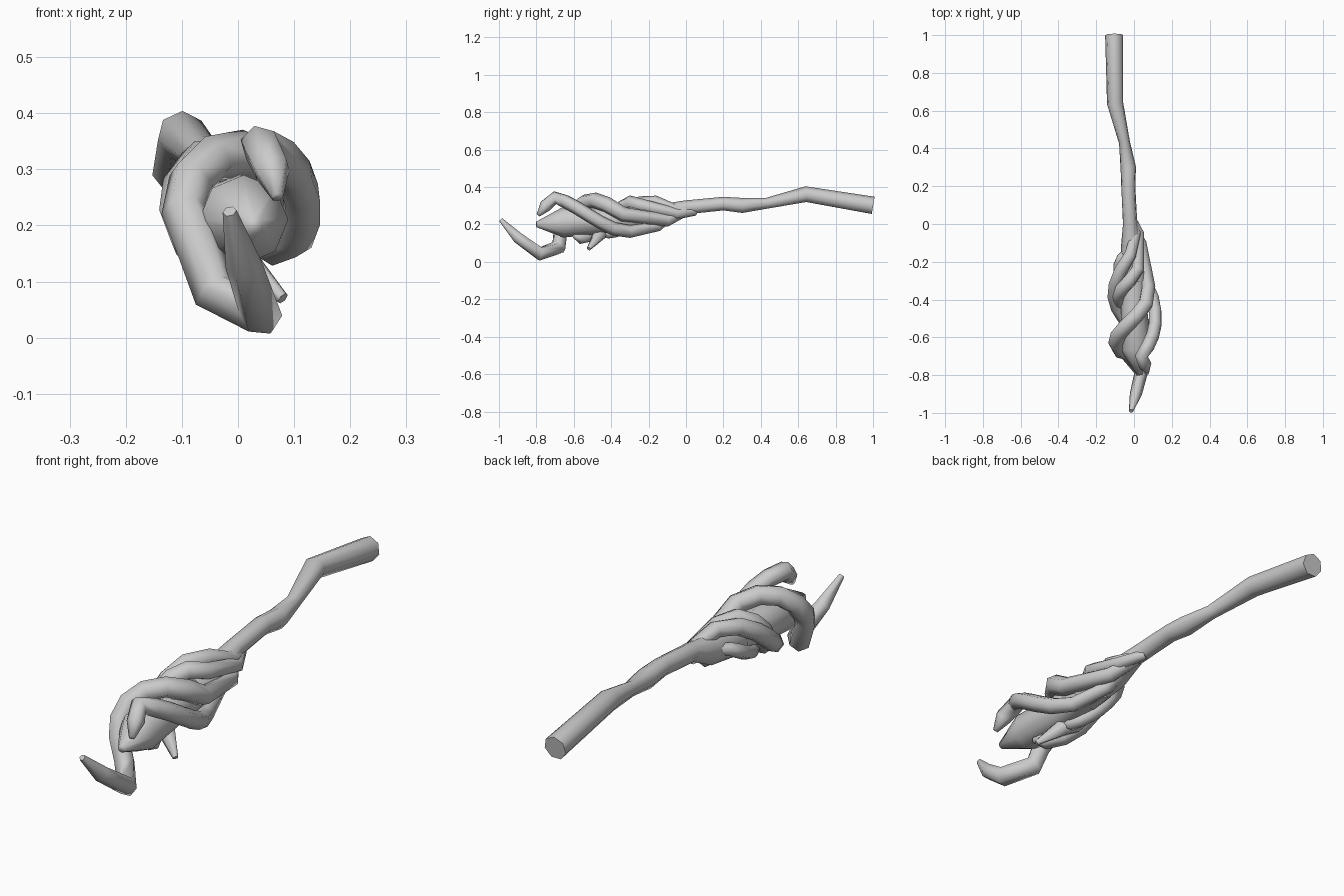
import bpy, bmesh, math
from mathutils import Vector

cube = bpy.data.objects.get("Cube")
if cube:
    bpy.data.objects.remove(cube, do_unlink=True)

GREY = (.6, .6, .6, 1)
wood = bpy.data.materials.new("grey_wood")
wood.use_nodes = True
wood.diffuse_color = GREY
wood.node_tree.nodes["Principled BSDF"].inputs["Base Color"].default_value = GREY


def limb(name, path, sides):
    """Sweep a polygon along (x, y, z, thickness) points."""
    points = [Vector(step[:3]) for step in path]
    bm = bmesh.new()
    rings, up = [], Vector((0, 0, 1))
    for i, point in enumerate(points):
        before = (point - points[i - 1]).normalized() if i else Vector()
        after = (points[i + 1] - point).normalized() if point != points[-1] else Vector()
        axis = (before + after).normalized()
        up = (up - axis * up.dot(axis)).normalized()
        side = axis.cross(up)
        ring = []
        for corner in range(sides):
            angle = math.tau * corner / sides
            offset = up * math.cos(angle) + side * math.sin(angle)
            ring.append(bm.verts.new(point + offset * path[i][3]))
        rings.append(ring)
    for ring, following in zip(rings, rings[1:]):
        for corner in range(sides):
            beside = (corner + 1) % sides
            bm.faces.new((ring[corner], ring[beside], following[beside], following[corner]))
    bm.faces.new(rings[0])
    bm.faces.new(rings[-1])
    bmesh.ops.recalc_face_normals(bm, faces=bm.faces)
    mesh = bpy.data.meshes.new(name)
    bm.to_mesh(mesh)
    bm.free()
    mesh.materials.append(wood)
    obj = bpy.data.objects.new(name, mesh)
    bpy.context.collection.objects.link(obj)
    bpy.ops.object.select_all(action="DESELECT")
    obj.select_set(True)
    bpy.context.view_layer.objects.active = obj
    bpy.ops.object.shade_smooth_by_angle(angle=math.radians(75))


def root(name, start, end, turn_from, turn_to, reach, thickness, delay, tail):
    """Grow a root out of the neck, coil it around the core (later as delay grows), then taper along a tail."""
    steps = 7
    path = [(-.02, start + .1, .27, thickness * .6)]
    for i in range(steps + 1):
        turned = i / steps
        y = start + (end - start) * turned ** (1 / delay)
        angle = math.radians(turn_from + (turn_to - turn_from) * turned)
        distance = reach * min(1, .4 + 3 * turned)
        swell = thickness * min(1, .8 + turned)
        path.append((distance * math.cos(angle), y, .235 + distance * math.sin(angle), swell))
    for i, (x, y, z) in enumerate(tail, start=1):
        along = i / len(tail)
        path.append((x, y, z, thickness * (1 - .7 * along ** 4)))
    limb(name, path, sides=6)


# Crooked shaft from the butt end to the tangled head
limb("shaft", [
    (-.105, 1, .3, .049), (-.1, .64, .36, .044), (-.05, .43, .312, .03),
    (-.03, .3, .3, .042), (-.03, .2, .31, .038), (-.02, 0, .29, .039),
    (-.01, -.12, .25, .06), (0, -.3, .23, .07)], sides=7)

# Swollen core with a blunt point
limb("core", [
    (0, -.2, .23, .06), (0, -.45, .22, .07), (.01, -.66, .21, .08),
    (.03, -.8, .2, .015)], sides=8)

# Longest root, wrapping over the top and hooking forward below
root("hooked_root", start=-.1, end=-.67, turn_from=-20, turn_to=220,
     reach=.095, thickness=.042, delay=2.2,
     tail=[(-.04, -.68, .08), (.04, -.78, .043), (.01, -.9, .13), (-.015, -.99, .225)])

# Root bulging out on the left side and curling over the tip
root("curled_root", start=-.15, end=-.7, turn_from=-70, turn_to=70,
     reach=.115, thickness=.036, delay=1.5,
     tail=[(.06, -.75, .3), (.07, -.79, .25)])

# Root passing underneath and ending in a spike
root("spiked_root", start=-.05, end=-.46, turn_from=40, turn_to=265,
     reach=.085, thickness=.038, delay=2.5,
     tail=[(.08, -.52, .07)])

# Root arching over the neck on the right side
root("arching_root", start=-.05, end=-.56, turn_from=75, turn_to=270,
     reach=.105, thickness=.037, delay=1.3,
     tail=[(.03, -.6, .14)])

# Short broken root near the neck
root("broken_root", start=-.14, end=-.42, turn_from=155, turn_to=260,
     reach=.085, thickness=.028, delay=1,
     tail=[(0, -.46, .16)])
